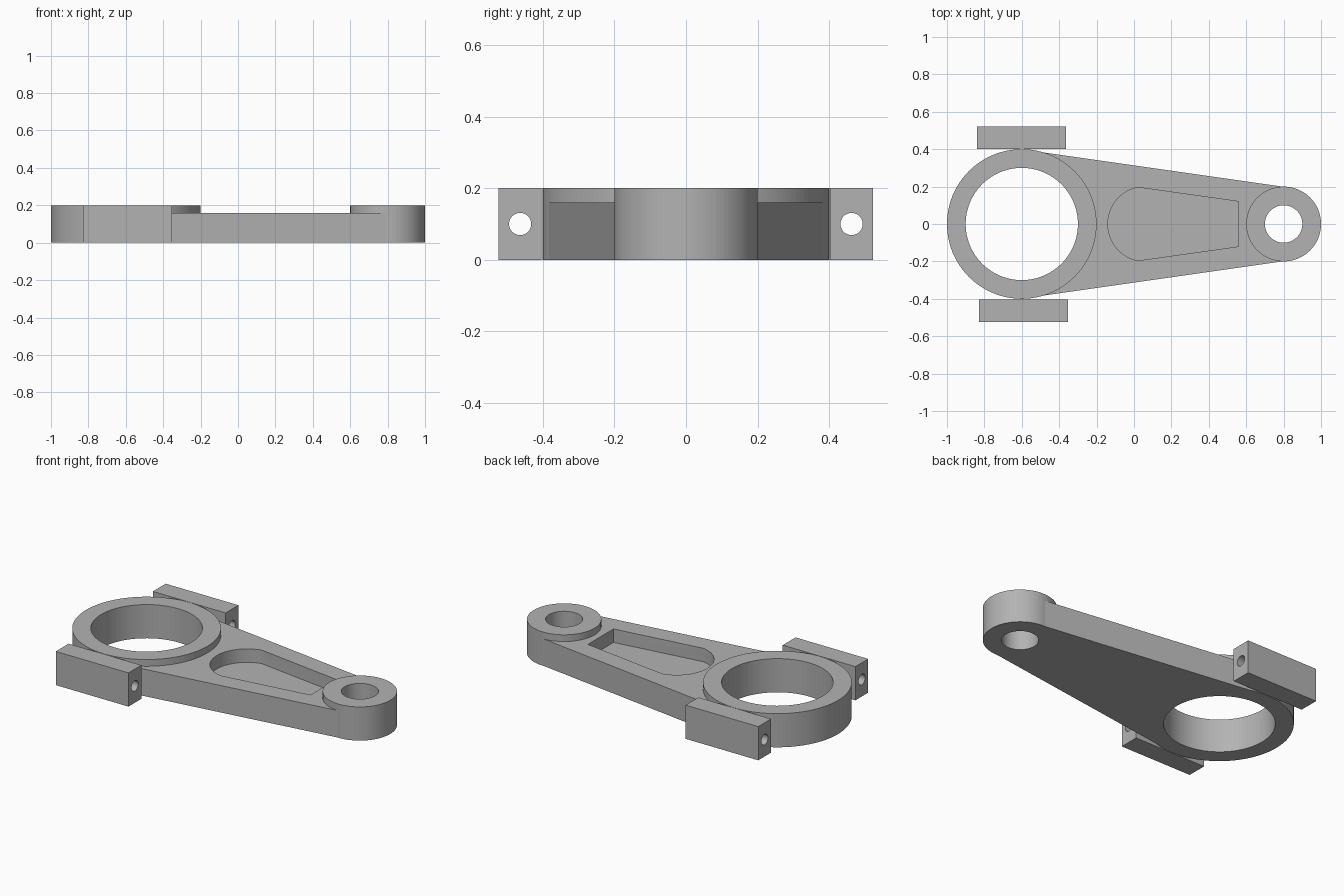
import bpy, bmesh, math
from mathutils import Matrix

cube = bpy.data.objects.get("Cube")
if cube:
    bpy.data.objects.remove(cube, do_unlink=True)

STEEL = (0.45, 0.45, 0.45, 1)
metal = bpy.data.materials.new("plain_grey_metal")
metal.use_nodes = True
metal.diffuse_color = STEEL
metal.node_tree.nodes["Principled BSDF"].inputs["Base Color"].default_value = STEEL


def arc(cx, cy, r, start, end, n):
    """Points on an arc, angles in degrees, both ends included."""
    steps = [math.radians(start + (end - start) * i / n) for i in range(n + 1)]
    return [(cx + r * math.cos(a), cy + r * math.sin(a)) for a in steps]


def circle(cx, cy, r, n=96):
    return arc(cx, cy, r, 0, 360, n)[:-1]


def prism(name, loops, low, high, matrix=None):
    """Extrude an outline (first loop) with holes (other loops)."""
    bm = bmesh.new()
    edges = []
    for loop in loops:
        verts = [bm.verts.new((x, y, low)) for x, y in loop]
        edges += [bm.edges.new((v, verts[i - 1])) for i, v in enumerate(verts)]
    bmesh.ops.triangle_fill(bm, edges=edges, use_beauty=True)
    grown = bmesh.ops.extrude_face_region(bm, geom=bm.faces[:])
    top = [g for g in grown["geom"] if isinstance(g, bmesh.types.BMVert)]
    bmesh.ops.translate(bm, verts=top, vec=(0, 0, high - low))
    if matrix:
        bm.transform(matrix)
    bmesh.ops.recalc_face_normals(bm, faces=bm.faces[:])
    mesh = bpy.data.meshes.new(name)
    bm.to_mesh(mesh)
    bm.free()
    obj = bpy.data.objects.new(name, mesh)
    bpy.context.collection.objects.link(obj)
    mesh.materials.append(metal)
    return obj


def smooth(obj):
    bpy.ops.object.select_all(action="DESELECT")
    obj.select_set(True)
    bpy.context.view_layer.objects.active = obj
    bpy.ops.object.shade_smooth_by_angle(angle=math.radians(30))


BIG, SMALL = -0.6, 0.8      # x of the two bores
HEIGHT, WEB = 0.2, 0.16

# Bored rings at both ends
parts = [
    prism("large_ring", [circle(BIG, 0, 0.4), circle(BIG, 0, 0.3)], 0, HEIGHT),
    prism("small_ring", [circle(SMALL, 0, 0.2), circle(SMALL, 0, 0.1)], 0, HEIGHT),
]

# Tapered web that meets both rings
outline = arc(BIG, 0, 0.399, -73.7, 73.7, 40) + arc(SMALL, 0, 0.199, 90, 270, 48)
web = prism("tapered_web", [outline], 0, WEB)

# Pocket sunk in the top of the web
pocket = arc(0.06, 0, 0.2, 101.5, 258.5, 40) + [(0.56, -0.12), (0.56, 0.12)]
cutter = prism("pocket_cutter", [pocket], WEB / 2, WEB * 2)
cut = web.modifiers.new("pocket", "BOOLEAN")
cut.operation, cut.solver, cut.object = "DIFFERENCE", "EXACT", cutter
bpy.context.view_layer.objects.active = web
bpy.ops.object.modifier_apply(modifier=cut.name)
bpy.data.objects.remove(cutter, do_unlink=True)
parts.append(web)

# Drilled clamp blocks beside the large ring; local x, y, z become y, z, x
to_x_axis = Matrix(((0, 0, 1, 0), (1, 0, 0, 0), (0, 1, 0, 0), (0, 0, 0, 1)))
for name, y, x in (("front_block", -0.463, -0.83), ("back_block", 0.462, -0.84)):
    box = [(y - 0.06, 0), (y + 0.06, 0), (y + 0.06, HEIGHT), (y - 0.06, HEIGHT)]
    hole = circle(y, HEIGHT / 2, 0.031, 40)
    parts.append(prism(name, [box, hole], x, x + 0.477, to_x_axis))

for part in parts:
    smooth(part)
